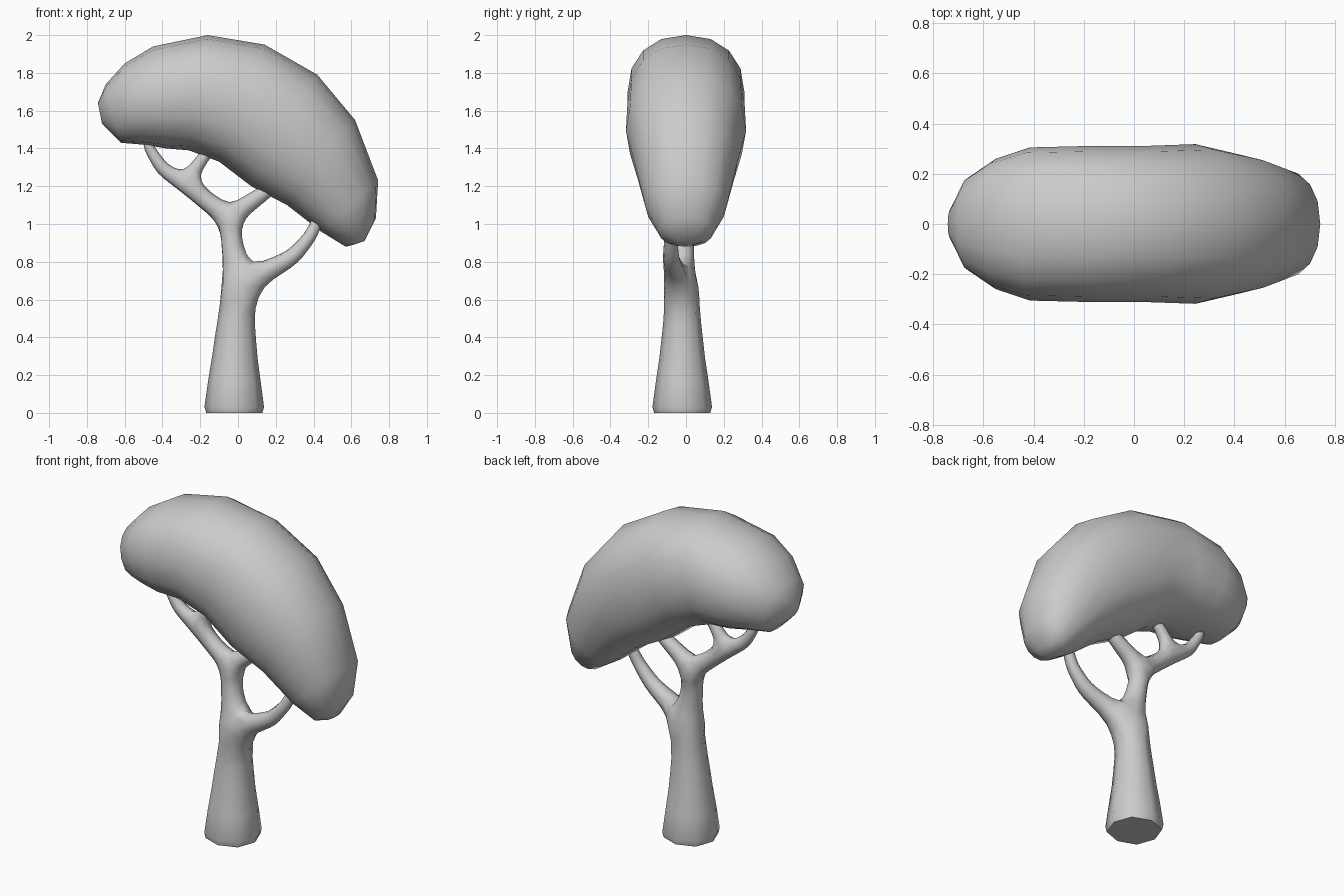
import bpy, bmesh
from math import cos, sin, tau, copysign
from mathutils import Vector

cube = bpy.data.objects.get("Cube")
if cube:
    bpy.data.objects.remove(cube)

grey = bpy.data.materials.new("plain grey")
grey.use_nodes = True
grey.diffuse_color = (0.6, 0.6, 0.6, 1)
grey.node_tree.nodes["Principled BSDF"].inputs["Base Color"].default_value = (0.6, 0.6, 0.6, 1)


def add_object(name, mesh):
    ob = bpy.data.objects.new(name, mesh)
    bpy.context.collection.objects.link(ob)
    return ob


def finish(bm, name):
    bmesh.ops.recalc_face_normals(bm, faces=bm.faces)
    mesh = bpy.data.meshes.new(name)
    bm.to_mesh(mesh)
    bm.free()
    mesh.materials.append(grey)
    ob = add_object(name, mesh)
    bpy.context.view_layer.objects.active = ob
    ob.select_set(True)
    bpy.ops.object.shade_smooth_by_angle(angle=1.0)
    ob.select_set(False)


def full(v):
    """Swell a sine or cosine so that the oval becomes slightly boxy."""
    return copysign(abs(v) ** 0.9, v)


# Canopy: oval rings lofted along a bent bean, each as top x z, bottom x z, half width
rings = [
    (-0.742, 1.64, -0.72, 1.53, 0.055),
    (-0.70, 1.74, -0.62, 1.43, 0.185),
    (-0.60, 1.85, -0.50, 1.42, 0.26),
    (-0.45, 1.94, -0.38, 1.40, 0.305),
    (-0.16, 2.00, -0.26, 1.39, 0.31),
    (0.14, 1.95, -0.10, 1.33, 0.31),
    (0.42, 1.79, 0.07, 1.20, 0.318),
    (0.62, 1.55, 0.26, 1.10, 0.272),
    (0.742, 1.23, 0.44, 0.96, 0.215),
    (0.73, 1.03, 0.57, 0.88, 0.14),
    (0.67, 0.91, 0.61, 0.89, 0.06),
]
SIDES = 16
bm = bmesh.new()
loops = []
for tx, tz, bx, bz, half in rings:
    top, bottom = Vector((tx, 0, tz)), Vector((bx, 0, bz))
    mid, up = (top + bottom) / 2, (top - bottom) / 2
    loops.append([bm.verts.new(mid + up * full(cos(tau * i / SIDES))
                               + Vector((0, half * full(sin(tau * i / SIDES)), 0)))
                  for i in range(SIDES)])
for a, b in zip(loops, loops[1:]):
    for i in range(SIDES):
        j = (i + 1) % SIDES
        bm.faces.new((a[i], a[j], b[j], b[i]))
bm.faces.new(loops[0])
bm.faces.new(loops[-1])
finish(bm, "canopy")

# Trunk and branches: a skinned skeleton, each joint as x y z radius
nodes = [
    (-0.02, -0.02, -0.15, 0.225), (-0.02, -0.02, 0.2, 0.14), (-0.01, -0.02, 0.55, 0.105),
    (0.0, -0.025, 0.69, 0.092), (-0.03, -0.015, 0.88, 0.066), (-0.045, 0, 1.03, 0.066),
]
OUTER_FORK = (-0.27, 0.0, 1.205, 0.056)
paths = [
    # lower branch
    (nodes[3], [(0.12, -0.06, 0.73, 0.063), (0.29, -0.08, 0.825, 0.047),
                (0.38, -0.08, 0.93, 0.037), (0.45, -0.06, 1.08, 0.03)]),
    # upper inner branch
    (nodes[5], [(0.06, 0.0, 1.11, 0.05), (0.16, 0.0, 1.18, 0.04), (0.25, 0.0, 1.28, 0.03)]),
    # upper outer branch
    (nodes[5], [(-0.15, 0.0, 1.11, 0.055), OUTER_FORK,
                (-0.40, 0.0, 1.29, 0.04), (-0.47, 0.0, 1.40, 0.03), (-0.48, 0.0, 1.48, 0.03)]),
    # twig on the outer branch
    (OUTER_FORK, [(-0.235, 0.0, 1.28, 0.042), (-0.17, 0.0, 1.37, 0.032), (-0.1, 0.0, 1.44, 0.03)]),
]
edges = [(i, i + 1) for i in range(len(nodes) - 1)]
for start, points in paths:
    last = nodes.index(start)
    for p in points:
        nodes.append(p)
        edges.append((last, len(nodes) - 1))
        last = len(nodes) - 1

mesh = bpy.data.meshes.new("skeleton")
mesh.from_pydata([n[:3] for n in nodes], edges, [])
skeleton = add_object("skeleton", mesh)
skin = skeleton.modifiers.new("skin", "SKIN")
skin.branch_smoothing = 0.3
if not mesh.skin_vertices:
    bpy.context.view_layer.objects.active = skeleton
    bpy.ops.mesh.customdata_skin_add()
for data, node in zip(mesh.skin_vertices[0].data, nodes):
    data.radius = (node[3], node[3])
mesh.skin_vertices[0].data[0].use_root = True
skeleton.modifiers.new("round", "SUBSURF").levels = 1

# Cut the trunk flat at the ground
graph = bpy.context.evaluated_depsgraph_get()
bm = bmesh.new()
bm.from_mesh(skeleton.evaluated_get(graph).to_mesh())
bpy.data.objects.remove(skeleton)
cut = bmesh.ops.bisect_plane(bm, geom=bm.verts[:] + bm.edges[:] + bm.faces[:],
                             plane_co=(0, 0, 0), plane_no=(0, 0, -1), clear_outer=True)
rim = [e for e in cut["geom_cut"] if isinstance(e, bmesh.types.BMEdge)]
bmesh.ops.contextual_create(bm, geom=rim)
finish(bm, "trunk_and_branches")
